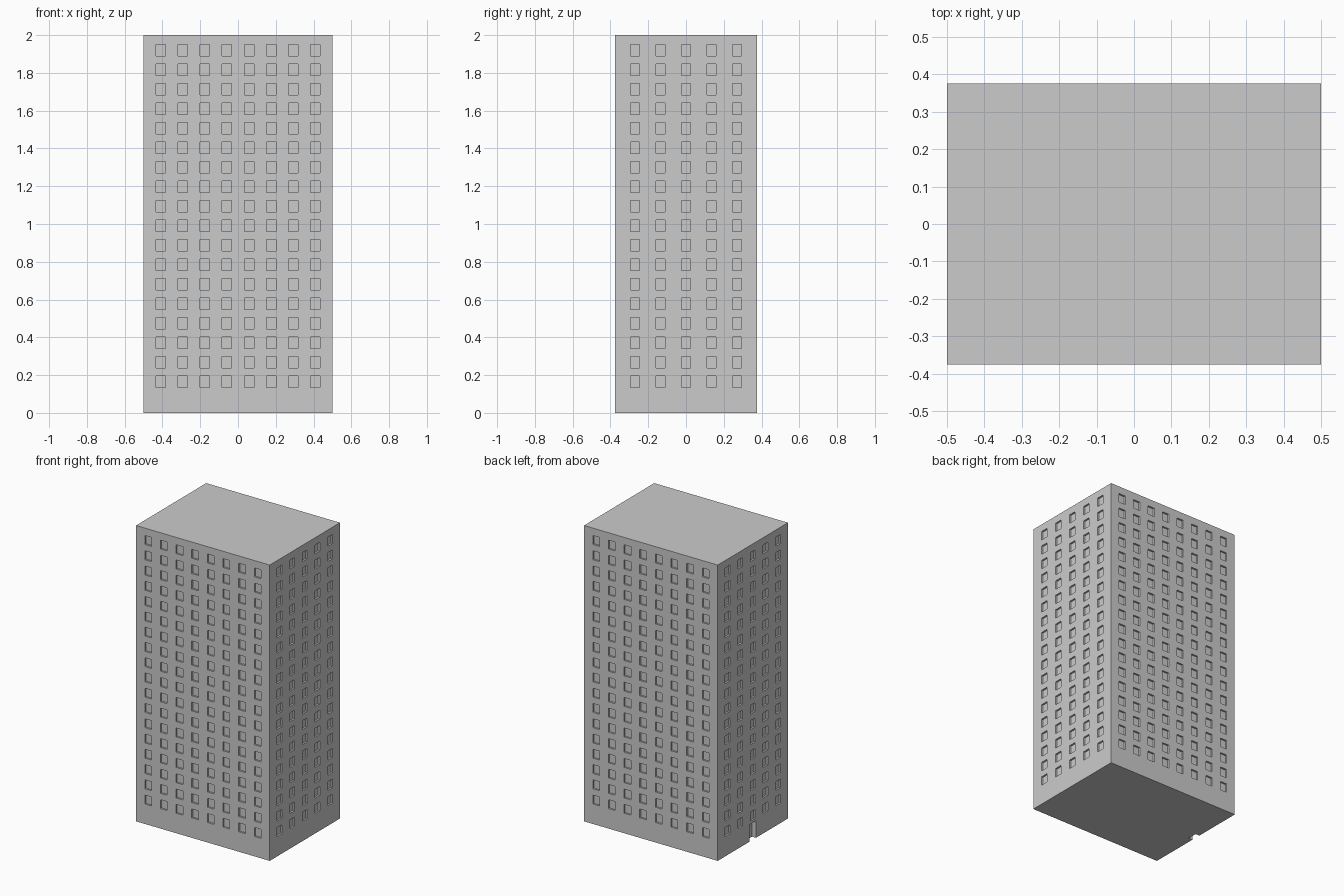
import bpy
import bmesh
from mathutils import Matrix

if "Cube" in bpy.data.objects:
    bpy.data.objects.remove(bpy.data.objects["Cube"])

W, D, H = 1.0, 0.75, 2.0           # tower size
ROWS, Z0, Z1 = 18, 0.165, 1.92     # window rows, centre of lowest and highest
WIN_W, WIN_H, DEPTH = 0.05, 0.06, 0.012


def add_box(bm, centre, size):
    bmesh.ops.create_cube(bm, size=1.0, matrix=Matrix.Translation(centre) @ Matrix.Diagonal((*size, 1)))


def make_object(name, bm):
    mesh = bpy.data.meshes.new(name)
    bm.to_mesh(mesh)
    bm.free()
    obj = bpy.data.objects.new(name, mesh)
    bpy.context.collection.objects.link(obj)
    return obj


# Tower block
bm = bmesh.new()
add_box(bm, (0, 0, H / 2), (W, D, H))
tower = make_object("tower_block", bm)

# Window recesses on all four walls
bm = bmesh.new()
for r in range(ROWS):
    z = Z0 + (Z1 - Z0) * r / (ROWS - 1)
    for side in (-1, 1):
        for c in range(8):
            add_box(bm, ((c - 3.5) * 0.117, side * D / 2, z), (WIN_W, 2 * DEPTH, WIN_H))
        for c in range(5):
            add_box(bm, (side * W / 2, (c - 2) * 0.135, z), (2 * DEPTH, WIN_W, WIN_H))

# Doorway at the foot of the left wall
add_box(bm, (-W / 2, 0, 0.0325), (0.06, 0.068, 0.165))
cutter = make_object("recess_cutter", bm)
cutter.hide_render = True

# Cut the recesses
mod = tower.modifiers.new("recesses", 'BOOLEAN')
mod.operation = 'DIFFERENCE'
mod.solver = 'EXACT'
mod.object = cutter
bpy.context.view_layer.objects.active = tower
tower.select_set(True)
bpy.ops.object.modifier_apply(modifier=mod.name)
bpy.data.objects.remove(cutter)
